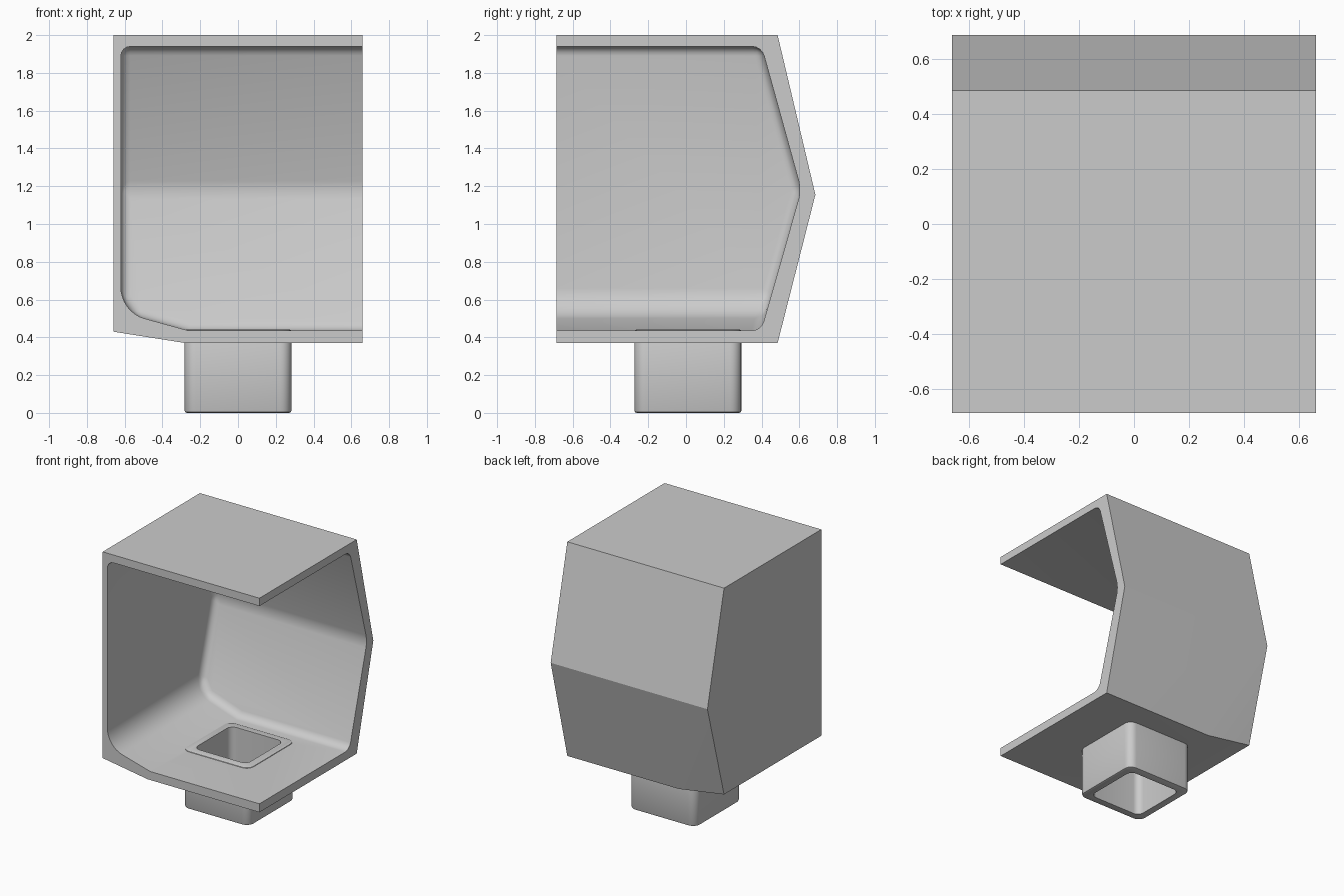
import bpy, bmesh, math

if "Cube" in bpy.data.objects:
    bpy.data.objects.remove(bpy.data.objects["Cube"])


def hull_object(name, points):
    """Convex solid around the given points, with clean flat faces."""
    bm = bmesh.new()
    for p in points:
        bm.verts.new(p)
    bmesh.ops.convex_hull(bm, input=bm.verts[:])
    bmesh.ops.dissolve_limit(bm, angle_limit=math.radians(1), verts=bm.verts[:], edges=bm.edges[:])
    bmesh.ops.recalc_face_normals(bm, faces=bm.faces[:])
    me = bpy.data.meshes.new(name)
    bm.to_mesh(me)
    bm.free()
    ob = bpy.data.objects.new(name, me)
    bpy.context.collection.objects.link(ob)
    return ob


def apply(ob):
    bpy.ops.object.select_all(action='DESELECT')
    bpy.context.view_layer.objects.active = ob
    ob.select_set(True)
    bpy.ops.object.convert(target='MESH')


def bevel(ob, width, segments, angle=20):
    m = ob.modifiers.new("round", 'BEVEL')
    m.width, m.segments = width, segments
    m.limit_method, m.angle_limit = 'ANGLE', math.radians(angle)
    apply(ob)


def cut(ob, cutter):
    m = ob.modifiers.new("cut", 'BOOLEAN')
    m.operation, m.solver, m.object = 'DIFFERENCE', 'EXACT', cutter
    apply(ob)


def rounded_post(name, half, z0, z1, radius, edge=0.0, cy=0.01):
    """Upright square post with rounded corners."""
    n, pts = 6, []
    for k, (sx, sy) in enumerate([(1, 1), (-1, 1), (-1, -1), (1, -1)]):
        for i in range(n + 1):
            a = math.pi / 2 * (k + i / n)
            x = sx * (half - radius) + radius * math.cos(a)
            y = cy + sy * (half - radius) + radius * math.sin(a)
            pts += [(x, y, z0), (x, y, z1)]
    ob = hull_object(name, pts)
    if edge:
        bevel(ob, edge, 2, 40)
    return ob


# housing: outer block with a folded back and a rising left underside
back = [(0.485, 2.0), (0.685, 1.155)]
pts = []
for x, zb in [(-0.66, 0.43), (-0.28, 0.37), (0.66, 0.37)]:
    for y, z in back + [(0.485, zb), (-0.685, zb), (-0.685, 2.0)]:
        pts.append((x, y, z))
housing = hull_object("housing_shell", pts)

# hollow interior, open at the front and the right
pts = []
for x, zb in [(-0.62, 0.61), (-0.55, 0.515), (-0.26, 0.435), (1.5, 0.435)]:
    yb = 0.61 - (1.18 - zb) * 0.285
    for y, z in [(0.40, 1.94), (0.61, 1.18), (yb, zb), (-1.5, zb), (-1.5, 1.94)]:
        pts.append((x, y, z))
cavity = hull_object("cavity_cutter", pts)
bevel(cavity, 0.05, 4)
cut(housing, cavity)

# hollow square foot passing through the floor
foot = rounded_post("foot_socket", 0.283, 0.0, 0.442, 0.06, 0.012)
bore = rounded_post("bore_cutter", 0.222, -0.2, 0.7, 0.05)
cut(housing, bore)
cut(foot, bore)

for cutter in (cavity, bore):
    bpy.data.objects.remove(cutter)

for ob in (housing, foot):
    apply(ob)
    bpy.ops.object.shade_smooth_by_angle(angle=math.radians(26))
